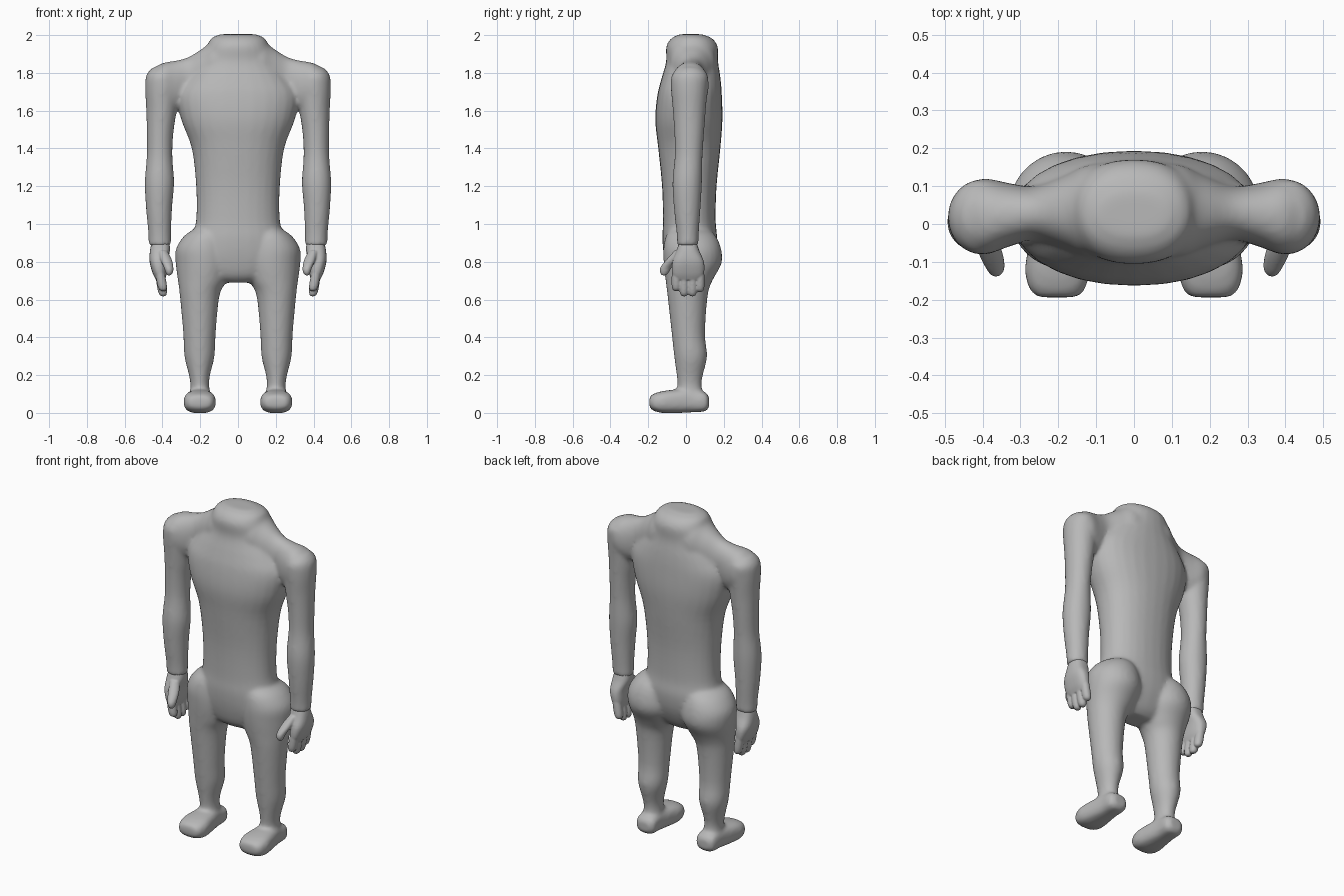
import bpy, bmesh, math
from mathutils import Vector

cube = bpy.data.objects.get("Cube")
if cube:
    bpy.data.objects.remove(cube, do_unlink=True)

grey = bpy.data.materials.new("plain grey")
grey.use_nodes = True
colour = (0.48, 0.48, 0.48, 1)
grey.diffuse_color = colour
grey.node_tree.nodes["Principled BSDF"].inputs["Base Color"].default_value = colour

X, Y, Z = range(3)
SIDES = 28


def smooth_rings(rings, steps=4):
    """Catmull-Rom resampling of the ring measurements."""
    rings = [Vector(r) for r in rings]
    last = len(rings) - 1
    result = []
    for i in range(last):
        a, b, c, d = (rings[min(max(i + k, 0), last)] for k in (-1, 0, 1, 2))
        for step in range(steps):
            t = step / steps
            result.append(b + (c - a) * (t / 2)
                          + (a * 2 - b * 5 + c * 4 - d) * (t * t / 2)
                          + (b * 3 - a - c * 3 + d) * (t ** 3 / 2))
    return result + [rings[last]]


def rounded(value, power):
    return math.copysign(abs(value) ** (2 / power), value)


def loft(bm, axis, rings, side=1, power=2.0):
    """Skin rings (position, u min, u max, v min, v max) along an axis."""
    u_axis, v_axis = [k for k in (X, Y, Z) if k != axis]
    loops = []
    for pos, u0, u1, v0, v1 in smooth_rings(rings):
        loop = []
        for k in range(SIDES):
            angle = math.tau * k / SIDES
            p = Vector()
            p[axis] = pos
            p[u_axis] = side * (u0 + u1) / 2 + (u1 - u0) / 2 * rounded(math.cos(angle), power)
            p[v_axis] = (v0 + v1) / 2 + (v1 - v0) / 2 * rounded(math.sin(angle), power)
            loop.append(bm.verts.new(p))
        loops.append(loop)
    faces = [bm.faces.new(loops[0]), bm.faces.new(loops[-1])]
    for low, high in zip(loops, loops[1:]):
        for k in range(SIDES):
            n = (k + 1) % SIDES
            faces.append(bm.faces.new((low[k], low[n], high[n], high[k])))
    bmesh.ops.recalc_face_normals(bm, faces=faces)


def finish(bm, name, voxel, iterations):
    """Fuse the overlapping lofts into one smooth skin."""
    mesh = bpy.data.meshes.new(name)
    bm.to_mesh(mesh)
    bm.free()
    mesh.materials.append(grey)
    obj = bpy.data.objects.new(name, mesh)
    bpy.context.collection.objects.link(obj)
    remesh = obj.modifiers.new("fuse", 'REMESH')
    remesh.mode = 'VOXEL'
    remesh.voxel_size = voxel
    remesh.use_smooth_shade = True
    soften = obj.modifiers.new("soften", 'SMOOTH')
    soften.factor = 0.5
    soften.iterations = iterations
    return obj


# Torso from pelvis to neck: height, half width, front, back
torso = [(.69, .10, -.05, .07), (.73, .19, -.09, .11), (.82, .25, -.115, .15),
         (.92, .245, -.125, .165), (1.02, .222, -.122, .157), (1.2, .222, -.127, .162),
         (1.4, .245, -.147, .182), (1.55, .30, -.163, .193), (1.68, .32, -.152, .19),
         (1.77, .27, -.13, .183), (1.86, .2, -.105, .17), (1.94, .165, -.105, .168),
         (1.985, .14, -.075, .135), (2.005, .09, -.03, .08)]
body = bmesh.new()
loft(body, Z, [(z, -w, w, front, back) for z, w, front, back in torso], power=2.2)

# Shoulder girdle, mirrored about the middle
half = [(.1, -.09, .16, 1.7, 1.985), (.18, -.065, .13, 1.68, 1.935),
        (.26, -.042, .1, 1.64, 1.885), (.33, -.06, .108, 1.6, 1.865),
        (.4, -.082, .121, 1.62, 1.852), (.455, -.055, .095, 1.68, 1.82)]
loft(body, X, [(-r[0], *r[1:]) for r in reversed(half)] + half, power=2.2)

# Arms, legs and feet: position, x range, then depth or height range
arm = [(1.83, .37, .45, -.03, .07), (1.79, .32, .485, -.075, .115),
       (1.72, .315, .492, -.08, .115), (1.6, .325, .486, -.07, .105),
       (1.48, .342, .483, -.062, .096), (1.36, .347, .483, -.06, .088),
       (1.22, .338, .494, -.072, .085), (1.08, .349, .487, -.064, .077),
       (.95, .354, .475, -.05, .068), (.885, .353, .473, -.047, .066)]
leg = [(.98, .08, .22, -.07, .1), (.94, .05, .282, -.105, .155),
       (.87, .03, .328, -.12, .186), (.79, .03, .33, -.118, .188),
       (.7, .06, .318, -.108, .14), (.62, .098, .308, -.098, .115),
       (.42, .118, .29, -.076, .101), (.3, .124, .284, -.063, .112),
       (.2, .148, .26, -.05, .09), (.14, .152, .252, -.045, .083),
       (.06, .14, .262, -.05, .1)]
foot = [(.122, .165, .235, .03, .085), (.10, .14, .262, .008, .11),
        (.03, .138, .265, .003, .125), (-.05, .126, .278, -.001, .124),
        (-.12, .117, .288, -.001, .116), (-.17, .128, .278, .01, .102),
        (-.194, .15, .255, .03, .085)]
for side in (1, -1):
    loft(body, Z, arm, side)
    loft(body, Z, leg, side)
    loft(body, Y, foot, side, power=2.8)
finish(body, "body", 0.011, 9)

# Hands: palm, four fingers and a thumb
palm = [(.91, .365, .455, -.035, .055), (.86, .36, .466, -.05, .07),
        (.80, .375, .468, -.072, .095), (.74, .378, .452, -.075, .096),
        (.705, .385, .435, -.06, .08)]
thumb = [(.86, .375, .425, -.06, .0), (.81, .35, .41, -.105, -.04),
         (.77, .342, .392, -.136, -.075), (.745, .344, .384, -.138, -.09),
         (.728, .355, .375, -.128, -.105)]
fingers = [(-.051, .645), (-.01, .617), (.034, .617), (.073, .64)]


def finger(y, tip):
    rings = []
    for t, r in ((0, .022), (.4, .025), (.75, .025), (.93, .02), (1, .009)):
        z = .77 + (tip - .77) * t
        x = .418 - .022 * t
        rings.append((z, x - r, x + r, y - r, y + r))
    return rings


for side, name in ((1, "left_hand"), (-1, "right_hand")):
    hand = bmesh.new()
    loft(hand, Z, palm, side, power=2.5)
    loft(hand, Z, thumb, side)
    for y, tip in fingers:
        loft(hand, Z, finger(y, tip), side)
    finish(hand, name, 0.005, 5)
